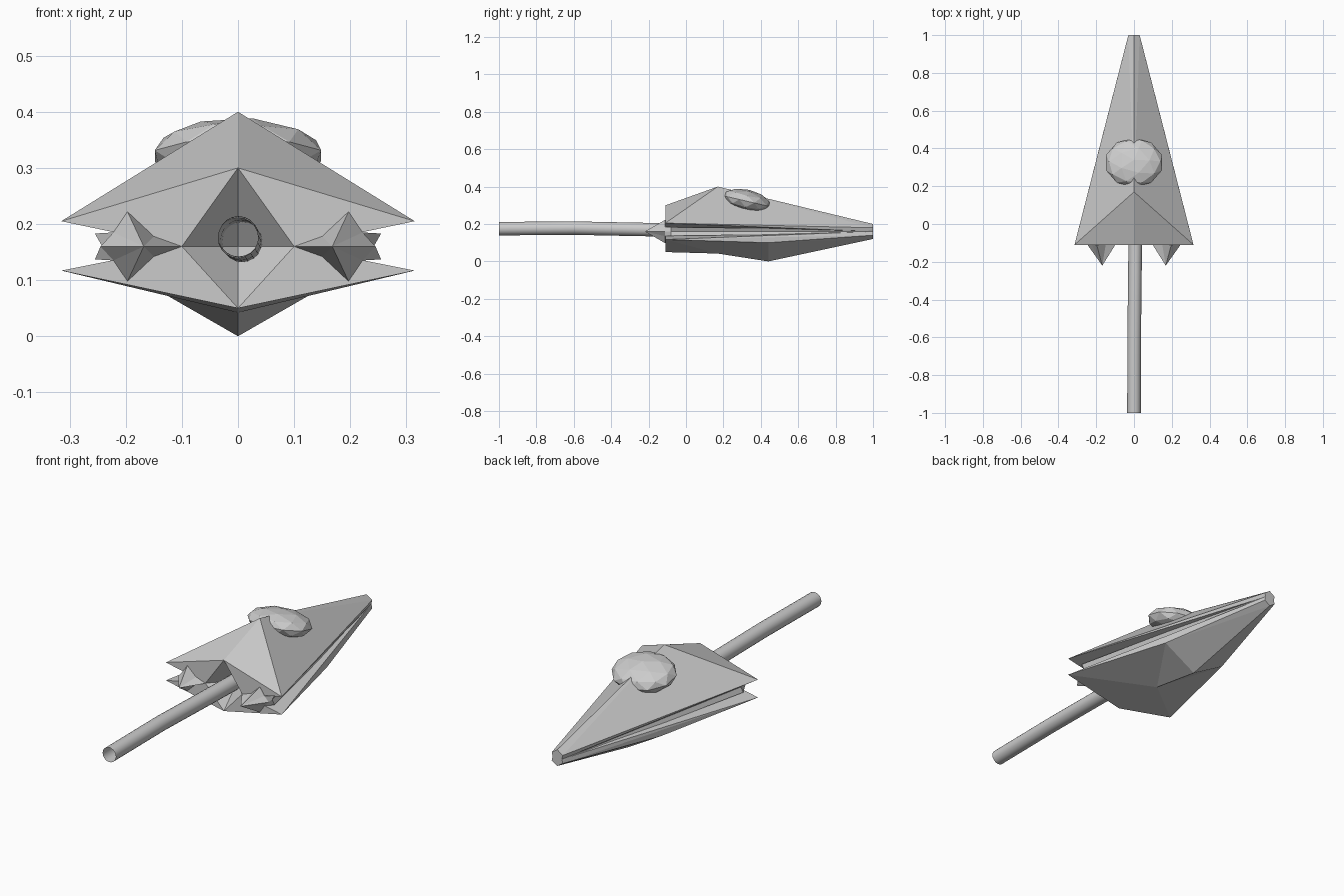
import bpy, bmesh, math

if "Cube" in bpy.data.objects:
    bpy.data.objects.remove(bpy.data.objects["Cube"])


def finish(name, bm):
    bmesh.ops.remove_doubles(bm, verts=bm.verts, dist=1e-4)
    bmesh.ops.recalc_face_normals(bm, faces=bm.faces)
    me = bpy.data.meshes.new(name)
    bm.to_mesh(me)
    bm.free()
    ob = bpy.data.objects.new(name, me)
    bpy.context.collection.objects.link(ob)
    return ob


# Hull: one half described by named corner points, repeated on both sides
P = {
    "rear_top": (0, -.11, .30), "wing_up": (.315, -.11, .205),
    "groove": (.10, -.11, .16), "wing_low": (.315, -.11, .117),
    "rear_low": (0, -.11, .05), "recess": (0, 0, .16),
    "apex": (0, .17, .40), "belly": (0, .17, .042),
    "keel": (0, .44, 0), "chine": (.174, .44, .10),
    "nose_top": (0, 1, .20), "nose_up": (.03, 1, .18),
    "nose_groove": (.025, 1, .16), "nose_low": (.03, 1, .14),
    "nose_bot": (0, 1, .12), "nose_mid": (0, 1, .16),
}
FACES = [
    "rear_top wing_up apex", "apex wing_up nose_up", "apex nose_up nose_top",
    "wing_up groove nose_groove", "wing_up nose_groove nose_up",
    "groove wing_low nose_groove", "wing_low nose_low nose_groove",
    "wing_low chine nose_low", "chine keel nose_bot", "chine nose_bot nose_low",
    "chine belly keel", "chine wing_low belly", "wing_low rear_low belly",
    "rear_top groove wing_up", "groove rear_low wing_low",
    "rear_top recess groove", "groove recess rear_low",
    "nose_top nose_up nose_mid", "nose_up nose_groove nose_mid",
    "nose_groove nose_low nose_mid", "nose_low nose_bot nose_mid",
]
bm = bmesh.new()
for s in (1, -1):
    v = {k: bm.verts.new((s * x, y, z)) for k, (x, y, z) in P.items()}
    for f in FACES:
        bm.faces.new([v[k] for k in f.split()])
finish("hull", bm)


# Engine pods: tapered bodies lying in the side grooves, ending in a pointed star
def full_ring(half):
    return half + [(x, .32 - z) for x, z in half[-2:0:-1]]


star = full_ring([(.10, .16), (.15, .178), (.197, .222), (.222, .185), (.245, .16)])
body = full_ring([(.10, .16), (.16, .171), (.22, .178), (.255, .183), (.242, .16)])
nose = [(.01 + (x - .1) * .12, .16 + (z - .16) * .5) for x, z in body]
for s, side in ((1, "right"), (-1, "left")):
    bm = bmesh.new()
    rings = [[bm.verts.new((s * x, y, z)) for x, z in ring]
             for ring, y in ((star, -.112), (body, -.08), (nose, .998))]
    tip = bm.verts.new((s * .168, -.22, .16))
    n = len(star)
    for i in range(n):
        j = (i + 1) % n
        bm.faces.new((tip, rings[0][j], rings[0][i]))
        for a, b in zip(rings, rings[1:]):
            bm.faces.new((a[i], a[j], b[j], b[i]))
    bm.faces.new(rings[-1])
    finish("engine_pod_" + side, bm)

# Canopy: flattened faceted ball, tilted along the upper ridge
bpy.ops.mesh.primitive_ico_sphere_add(subdivisions=2, radius=1, location=(0, .325, .322))
canopy = bpy.context.object
canopy.name = "canopy"
canopy.scale = (.156, .134, .062)
canopy.rotation_euler = (math.radians(-13), 0, 0)

# Tail tube: slightly bowed open pipe leaving the rear recess
path = [(0, -1, .175), (.001, -.6, .178), (.005, -.25, .171), (.008, .02, .167)]
bm = bmesh.new()
N = 20
rings = [[bm.verts.new((x + .036 * math.cos(2 * math.pi * i / N), y,
                        z + .036 * math.sin(2 * math.pi * i / N))) for i in range(N)]
         for x, y, z in path]
for a, b in zip(rings, rings[1:]):
    for i in range(N):
        bm.faces.new((a[i], a[(i + 1) % N], b[(i + 1) % N], b[i]))
tube = finish("tail_tube", bm)
for p in tube.data.polygons:
    p.use_smooth = True
